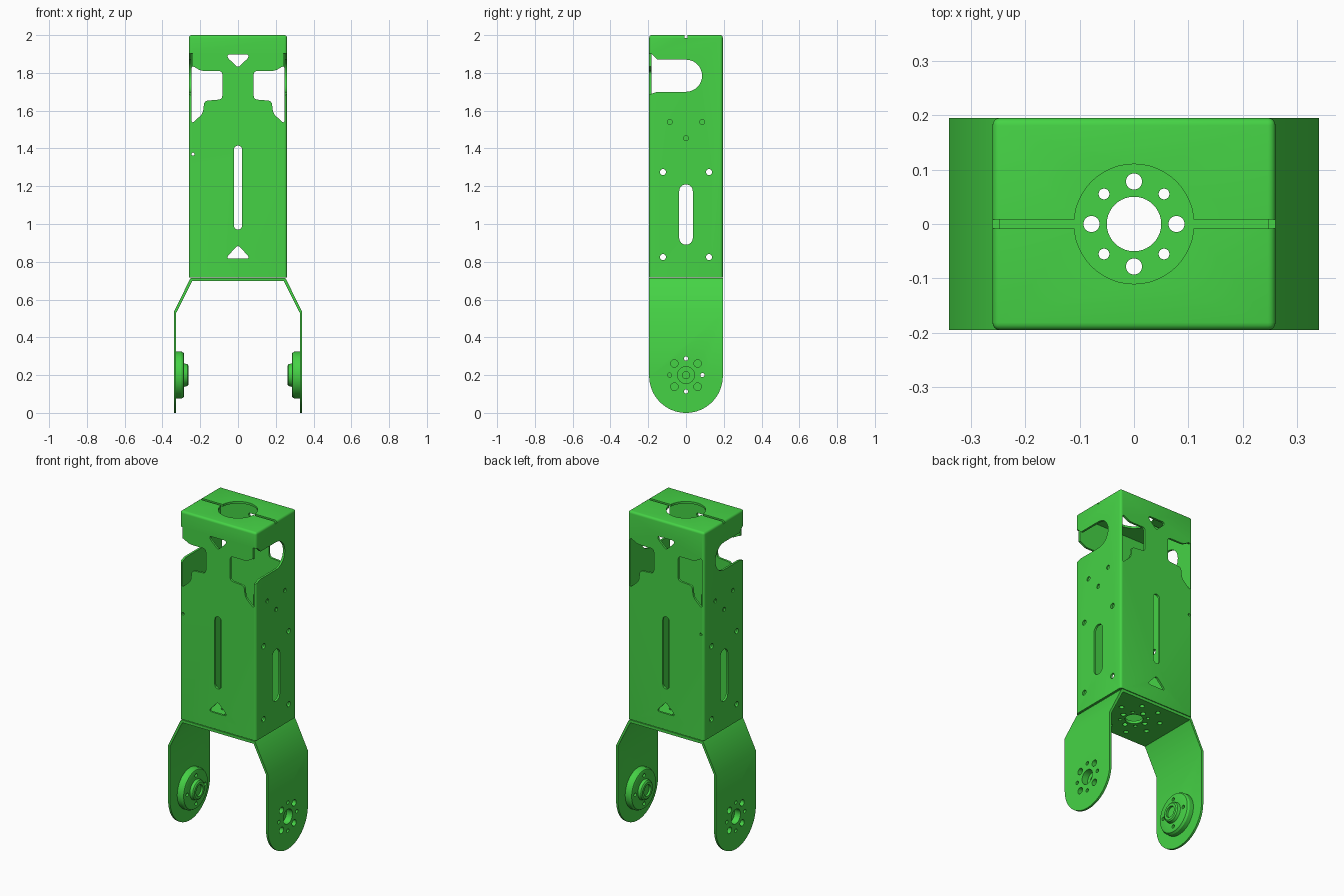
import bpy, bmesh
from math import sin, cos, pi
from mathutils import Vector

if "Cube" in bpy.data.objects:
    bpy.data.objects.remove(bpy.data.objects["Cube"])

green = bpy.data.materials.new("green_metal")
green.diffuse_color = (0.06, 0.65, 0.06, 1)
green.use_nodes = True
green.node_tree.nodes["Principled BSDF"].inputs["Base Color"].default_value = green.diffuse_color


def obj_from_bm(name, bm):
    bmesh.ops.recalc_face_normals(bm, faces=bm.faces)
    me = bpy.data.meshes.new(name)
    bm.to_mesh(me)
    bm.free()
    ob = bpy.data.objects.new(name, me)
    bpy.context.collection.objects.link(ob)
    return ob


def prism(name, pts, axis, lo, hi):
    """Extrude a 2D outline along an axis between lo and hi."""
    put = {'x': lambda a, b, t: (t, a, b),
           'y': lambda a, b, t: (a, t, b),
           'z': lambda a, b, t: (a, b, t)}[axis]
    bm = bmesh.new()
    ends = [[bm.verts.new(put(a, b, t)) for a, b in pts] for t in (lo, hi)]
    n = len(pts)
    bm.faces.new(ends[0])
    bm.faces.new(ends[1][::-1])
    for i in range(n):
        j = (i + 1) % n
        bm.faces.new((ends[0][i], ends[0][j], ends[1][j], ends[1][i]))
    return obj_from_bm(name, bm)


def circle(a, b, r, n=24):
    return [(a + r * cos(2 * pi * i / n), b + r * sin(2 * pi * i / n)) for i in range(n)]


def slot(w, z0, z1, n=12):
    """Upright slot outline with round ends."""
    top = [(w * cos(pi * i / n), z1 - w + w * sin(pi * i / n)) for i in range(n + 1)]
    bot = [(-w * cos(pi * i / n), z0 + w - w * sin(pi * i / n)) for i in range(n + 1)]
    return top + bot


def rounded(pts, r, n=5):
    """Soften every corner of an outline."""
    out = []
    for i, p in enumerate(pts):
        p, a, b = Vector(p), Vector(pts[i - 1]), Vector(pts[(i + 1) % len(pts)])
        s = p + (a - p).normalized() * min(r, (a - p).length * 0.4)
        e = p + (b - p).normalized() * min(r, (b - p).length * 0.4)
        for k in range(n + 1):
            t = k / n
            out.append(tuple(s * (1 - t) ** 2 + p * 2 * t * (1 - t) + e * t * t))
    return out


def boolean(ob, cutter, op='DIFFERENCE'):
    m = ob.modifiers.new("cut", 'BOOLEAN')
    m.operation, m.object, m.solver = op, cutter, 'EXACT'
    bpy.context.view_layer.objects.active = ob
    bpy.ops.object.modifier_apply(modifier=m.name)
    bpy.data.objects.remove(cutter)


def cut(ob, pts, axis, lo, hi):
    boolean(ob, prism("cutter", pts, axis, lo, hi))


def rect(x, y):
    return [(-x, -y), (x, -y), (x, y), (-x, y)]


# Hollow sheet-metal housing, open underneath
T = 0.013
body = prism("housing", rect(0.26, 0.195), 'z', 0.718, 2.0)
bm = bmesh.new()
bm.from_mesh(body.data)
edges = [e for e in bm.edges if max(v.co.z for v in e.verts) > 1.9]
bmesh.ops.bevel(bm, geom=edges, offset=0.014, segments=4, profile=0.5, affect='EDGES')
bm.to_mesh(body.data)
bm.free()
cut(body, rect(0.26 - T, 0.195 - T), 'z', 0.6, 2.0 - T)

# Top opening and split between the folded flaps
cut(body, circle(0, 0, 0.11, 48), 'z', 1.96, 2.05)
cut(body, rect(0.3, 0.008), 'z', 1.984, 2.05)

# Front and back panel openings
window = [(0.246, 1.84), (0.195, 1.81), (0.083, 1.81), (0.083, 1.66),
          (0.178, 1.652), (0.186, 1.585), (0.246, 1.53)]
for s in (-1, 1):
    cut(body, rounded([(s * x, z) for x, z in window], 0.02), 'y', -0.3, 0.3)
cut(body, slot(0.022, 0.97, 1.415), 'y', -0.3, 0.3)
cut(body, rounded([(-0.055, 1.897), (0.055, 1.897), (0.055, 1.88), (0, 1.828), (-0.055, 1.88)], 0.015), 'y', -0.3, 0.3)
cut(body, rounded([(-0.055, 0.817), (0.055, 0.817), (0.055, 0.83), (0, 0.888), (-0.055, 0.83)], 0.015), 'y', -0.3, 0.3)
cut(body, circle(-0.238, 1.37, 0.008, 12), 'y', -0.3, 0.3)

# Side panel openings: notch open to the front, slot, screw holes, dimples
notch = [(-0.22, 1.91), (-0.182, 1.90), (-0.15, 1.87)]
notch += [(0.085 * sin(pi * i / 16), 1.785 + 0.085 * cos(pi * i / 16)) for i in range(17)]
notch += [(-0.15, 1.70), (-0.182, 1.69), (-0.22, 1.67)]
for s in (-1, 1):
    lo, hi = sorted((s * 0.2405, s * 0.3))
    cut(body, notch, 'x', lo, hi)
    lo, hi = sorted((s * 0.252, s * 0.3))
    for y, z in ((-0.085, 1.54), (0.085, 1.54), (0, 1.455)):
        cut(body, circle(y, z, 0.013, 16), 'x', lo, hi)
cut(body, slot(0.036, 0.89, 1.21), 'x', -0.4, 0.4)
for y in (-0.122, 0.122):
    for z in (0.825, 1.275):
        cut(body, circle(y, z, 0.016, 16), 'x', -0.4, 0.4)

# Fork bracket: flat plate with two splayed arms
half = [(0.34, -0.02), (0.34, 0.533), (0.257, 0.703), (0.25, 0.714)]
inner = [(0.243, 0.697), (0.327, 0.53), (0.327, -0.02)]
outline = half + [(-x, z) for x, z in half[::-1]]
outline += [(-x, z) for x, z in inner[::-1]] + inner
bracket = prism("fork_bracket", outline, 'y', -0.25, 0.25)
R = 0.195
arm = [(R, 0.76), (-R, 0.76)]
arm += [(-R * cos(pi * i / 32), R - R * sin(pi * i / 32)) for i in range(33)]
boolean(bracket, prism("cutter", arm, 'x', -0.5, 0.5), 'INTERSECT')

# Plate holes: centre bore, inner ring and outer ring
cut(bracket, circle(0, 0, 0.05, 40), 'z', 0.66, 0.8)
for i in range(8):
    a = i * pi / 4
    cut(bracket, circle(0.078 * cos(a), 0.078 * sin(a), 0.01 if i % 2 else 0.015, 16), 'z', 0.66, 0.8)
    a += pi / 8
    cut(bracket, circle(0.15 * cos(a), 0.15 * sin(a), 0.014, 16), 'z', 0.66, 0.8)


# Pivot hubs on the inner faces of the arms
def make_hub(name, s):
    prof = [(0.333, 0), (0.333, 0.125), (0.300, 0.125), (0.288, 0.118), (0.285, 0.11),
            (0.285, 0.062), (0.268, 0.058), (0.262, 0.05), (0.262, 0)]
    bm = bmesh.new()
    vs = [bm.verts.new((s * x, 0, 0.2 + r)) for x, r in prof]
    es = [bm.edges.new(p) for p in zip(vs, vs[1:])]
    bmesh.ops.spin(bm, geom=vs + es, cent=(0, 0, 0.2), axis=(1, 0, 0), angle=2 * pi, steps=48)
    bmesh.ops.remove_doubles(bm, verts=bm.verts, dist=1e-5)
    return obj_from_bm(name, bm)


hubs = []
for s, name in ((-1, "left_hub"), (1, "right_hub")):
    hub = make_hub(name, s)
    hubs.append(hub)
    span = lambda a, b: sorted((s * a, s * b))
    for ob in (hub, bracket):
        cut(ob, circle(0, 0.2, 0.045, 32), 'x', *span(0.30, 0.4))
        for i in range(8):
            a = i * pi / 4
            p = (0.087 * cos(a), 0.2 + 0.087 * sin(a))
            if i % 2:
                cut(ob, circle(*p, 0.02, 16), 'x', *span(0.31, 0.4))
            else:
                cut(ob, circle(*p, 0.011, 16), 'x', *span(0.24, 0.4))
    cut(hub, circle(0, 0.2, 0.019), 'x', *span(0.24, 0.4))
    cut(hub, circle(0, 0.2, 0.034), 'x', *span(0.24, 0.275))

for ob in [body, bracket] + hubs:
    ob.data.materials.clear()
    ob.data.materials.append(green)
    bpy.ops.object.select_all(action='DESELECT')
    ob.select_set(True)
    bpy.context.view_layer.objects.active = ob
    bpy.ops.object.shade_smooth_by_angle(angle=0.5)
